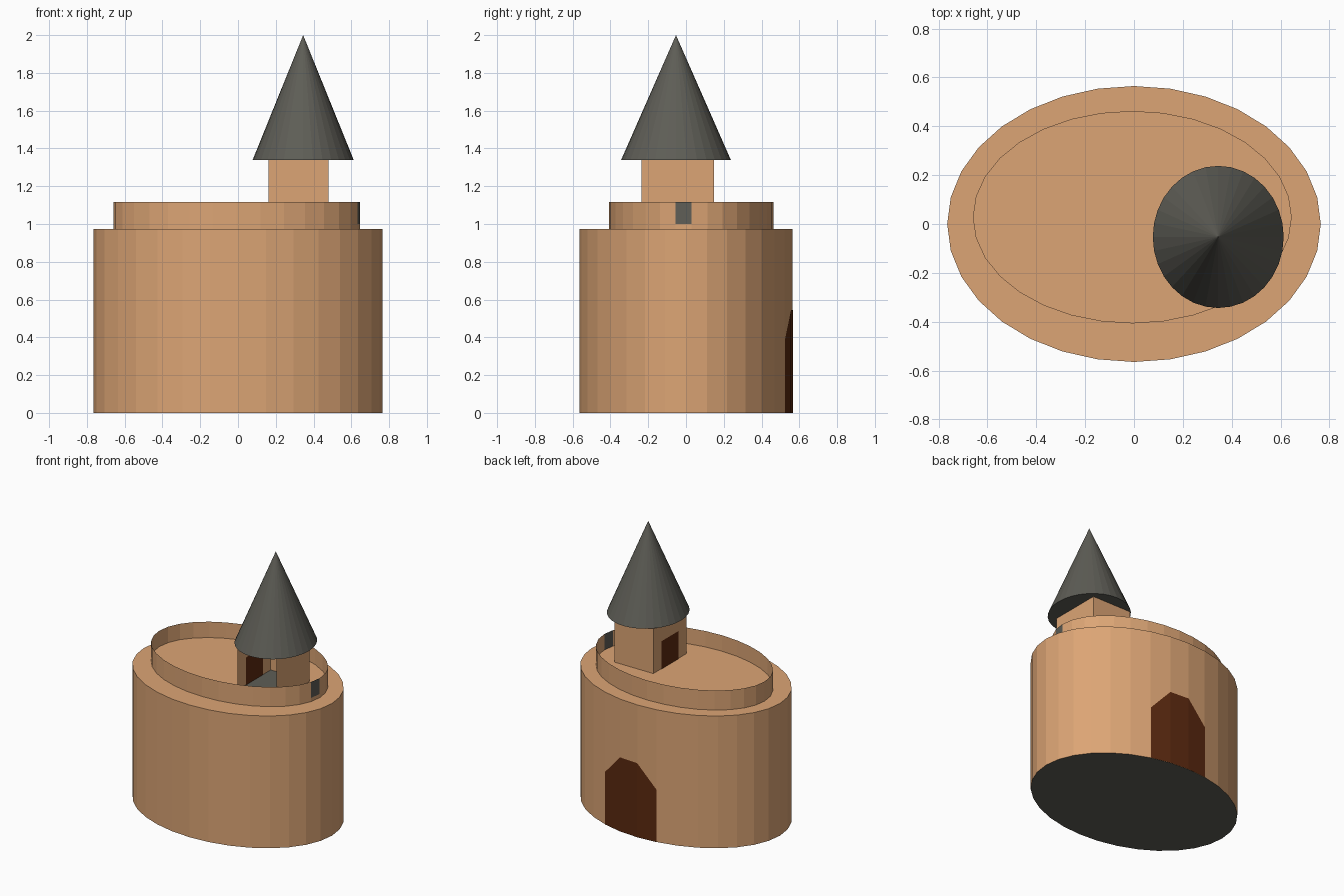
import bpy, math

if "Cube" in bpy.data.objects:
    bpy.data.objects.remove(bpy.data.objects["Cube"])

SIDES = 32


def material(name, rgb):
    m = bpy.data.materials.new(name)
    m.diffuse_color = (*rgb, 1.0)
    m.use_nodes = True
    m.node_tree.nodes["Principled BSDF"].inputs["Base Color"].default_value = m.diffuse_color
    return m


TAN = material("tan stone", (0.716, 0.376, 0.178))
GREY = material("dark grey", (0.112, 0.110, 0.093))
BROWN = material("dark brown", (0.107, 0.023, 0.005))


def add_object(name, verts, faces, mats, rule=None):
    """Make a flat-shaded mesh; rule(face index) picks the material slot."""
    mesh = bpy.data.meshes.new(name)
    mesh.from_pydata(verts, [], faces)
    for m in mats:
        mesh.materials.append(m)
    if rule:
        for p in mesh.polygons:
            p.material_index = rule(p.index)
    mesh.update()
    obj = bpy.data.objects.new(name, mesh)
    bpy.context.collection.objects.link(obj)
    return obj


def ring(cx, cy, rx, ry, z):
    return [(cx + rx * math.cos(2 * math.pi * i / SIDES),
             cy + ry * math.sin(2 * math.pi * i / SIDES), z) for i in range(SIDES)]


def band(row):
    """Quads joining ring number row to the ring above it."""
    a, b = row * SIDES, (row + 1) * SIDES
    return [(a + i, a + (i + 1) % SIDES, b + (i + 1) % SIDES, b + i) for i in range(SIDES)]


RX, RY, DECK = 0.765, 0.565, 0.973

# Oval main drum: tan walls and top, grey underside
bottom = tuple(reversed(range(SIDES)))
top = tuple(range(SIDES, 2 * SIDES))
add_object("main_drum", ring(0, 0, RX, RY, 0) + ring(0, 0, RX, RY, DECK),
           band(0) + [top, bottom], [TAN, GREY], lambda i: int(i == SIDES + 1))

# Thin parapet with one grey facet on the right side
FLOOR, RIM = 1.0, 1.117
oval = (-0.007, 0.028, 0.653, 0.435)
add_object("parapet", ring(*oval, DECK) + ring(*oval, FLOOR) + ring(*oval, RIM),
           band(0) + band(1), [TAN, GREY], lambda i: int(i == 2 * SIDES - 1))
add_object("roof_deck", ring(*oval, FLOOR), [tuple(range(SIDES))], [TAN])

# Arched gate following three facets at the back of the drum
heights = {5: 0.385, 6: 0.0, 7: 0.0}
gate_cols = [(6, 0.385), (7, 0.545), (8, 0.545), (9, 0.385)]
gate = []
for k, h in gate_cols:
    a = 2 * math.pi * k / SIDES
    x, y = (RX + 0.002) * math.cos(a), (RY + 0.002) * math.sin(a)
    gate += [(x, y, 0), (x, y, h)]
add_object("gate", gate, [(2 * i, 2 * i + 2, 2 * i + 3, 2 * i + 1) for i in range(3)], [BROWN])

# Square turret, open at the front, with a grey floor
x0, x1, y0, y1, EAVE = 0.162, 0.478, -0.236, 0.149, 1.338
corners = [(x0, y0), (x0, y1), (x1, y1), (x1, y0)]
verts = [(x, y, z) for z in (FLOOR + 0.002, EAVE) for x, y in corners]
add_object("turret", verts,
           [(i + 1, i, i + 4, i + 5) for i in range(3)] + [(0, 3, 2, 1)],
           [TAN, GREY], lambda i: int(i == 3))

# Turret door, seen on both sides of the left wall
for name, x in (("turret_door_outside", x0 - 0.002), ("turret_door_inside", x0 + 0.002)):
    d = [(x, 0.054, FLOOR), (x, -0.142, FLOOR), (x, -0.142, 1.205), (x, 0.054, 1.205)]
    order = (0, 1, 2, 3)
    # the outside leaf faces left, the inside leaf faces right
    add_object(name, d, [order[::-1] if x > x0 else order], [BROWN])

# Conical roof with closed underside
cx, cy = 0.345, -0.053
add_object("cone_roof", ring(cx, cy, 0.268, 0.291, EAVE) + [(cx, cy, 2.0)],
           [(i, (i + 1) % SIDES, SIDES) for i in range(SIDES)] + [bottom], [GREY])
